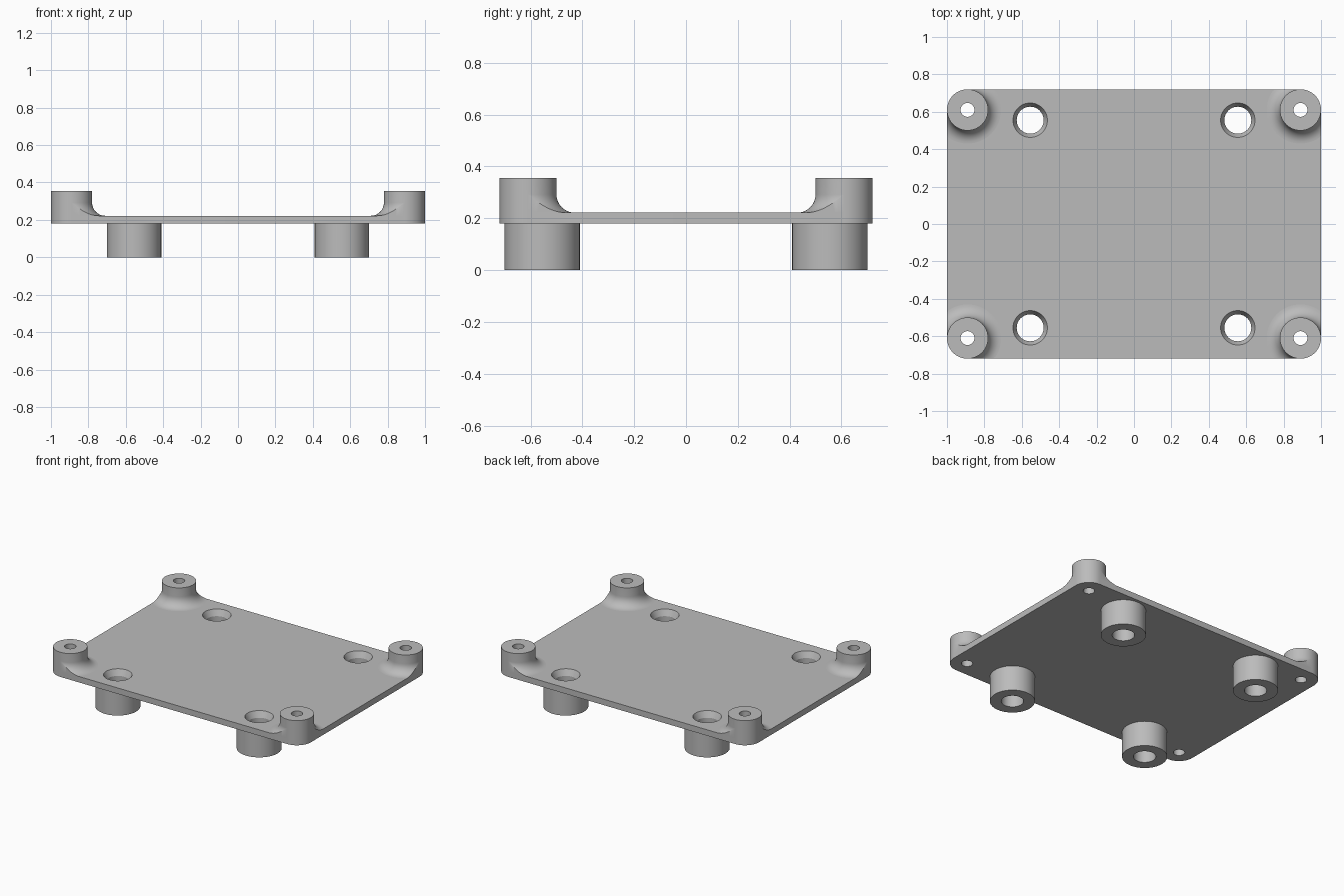
import bpy
import bmesh
from math import cos, sin, acos, pi, radians

cube = bpy.data.objects.get("Cube")
if cube:
    bpy.data.objects.remove(cube, do_unlink=True)

SEG = 64
HALF_X, HALF_Y = 1.0, 0.72
PLATE_LOW, PLATE_TOP, BOSS_TOP = 0.18, 0.222, 0.355
BOSS_R, BOSS_HOLE, FILLET = 0.11, 0.037, 0.07
BOSS_POS = (HALF_X - BOSS_R, HALF_Y - BOSS_R)
STAND_POS, STAND_R, STAND_HOLE, SINK_R = (0.555, 0.555), 0.145, 0.072, 0.092

grey = bpy.data.materials.new("plain grey")
grey.use_nodes = True
grey.diffuse_color = (0.5, 0.5, 0.5, 1)
grey.node_tree.nodes["Principled BSDF"].inputs["Base Color"].default_value = (0.5, 0.5, 0.5, 1)


def make_object(name, bm):
    bmesh.ops.remove_doubles(bm, verts=bm.verts, dist=1e-5)
    bmesh.ops.recalc_face_normals(bm, faces=bm.faces)
    mesh = bpy.data.meshes.new(name)
    bm.to_mesh(mesh)
    bm.free()
    mesh.materials.append(grey)
    obj = bpy.data.objects.new(name, mesh)
    bpy.context.collection.objects.link(obj)
    return obj


def lathe(bm, centre, profile, tube):
    """Spin profile(angle) -> [(radius, z)] about a vertical axis; tube closes the section."""
    columns = []
    for i in range(SEG):
        a = 2 * pi * i / SEG
        columns.append([bm.verts.new((centre[0] + r * cos(a), centre[1] + r * sin(a), z))
                        for r, z in profile(a)])
    rows = len(columns[0])
    for i in range(SEG):
        here, there = columns[i], columns[(i + 1) % SEG]
        for j in range(rows if tube else rows - 1):
            k = (j + 1) % rows
            bm.faces.new((here[j], there[j], there[k], here[k]))
    if not tube:
        bm.faces.new([c[0] for c in columns])
        bm.faces.new([c[-1] for c in columns])


def boss_profile(a):
    """Hollow boss whose foot fillet is trimmed at the plate edges."""
    reach = BOSS_R + FILLET
    for c in (cos(a), sin(a)):
        if c > 1e-6:
            reach = min(reach, BOSS_R / c)
    if cos(a) > -1e-6 and sin(a) > -1e-6:
        reach = BOSS_R
    end = acos(max(0, min(1, 1 - (reach - BOSS_R) / FILLET)))
    points = [(BOSS_HOLE, PLATE_TOP), (BOSS_HOLE, BOSS_TOP), (BOSS_R, BOSS_TOP)]
    for i in range(11):
        t = end * i / 10
        points.append((BOSS_R + FILLET * (1 - cos(t)), PLATE_TOP + FILLET * (1 - sin(t))))
    return points + [(reach, PLATE_TOP)]


def apply_modifier(obj, kind, **settings):
    mod = obj.modifiers.new(kind.title(), kind)
    for key, value in settings.items():
        setattr(mod, key, value)
    bpy.context.view_layer.objects.active = obj
    bpy.ops.object.modifier_apply(modifier=mod.name)


def mirror_both(obj):
    apply_modifier(obj, "MIRROR", use_axis=(True, True, False), use_mirror_merge=False)


# Rounded base plate
bm = bmesh.new()
outline = []
for quarter, (sx, sy) in enumerate([(1, 1), (-1, 1), (-1, -1), (1, -1)]):
    for i in range(SEG // 4 + 1):
        a = quarter * pi / 2 + 2 * pi * i / SEG
        outline.append(bm.verts.new((sx * BOSS_POS[0] + BOSS_R * cos(a),
                                     sy * BOSS_POS[1] + BOSS_R * sin(a), PLATE_LOW)))
base = bm.faces.new(outline)
walls = bmesh.ops.extrude_face_region(bm, geom=[base], use_keep_orig=True)
top_verts = [v for v in walls["geom"] if isinstance(v, bmesh.types.BMVert)]
bmesh.ops.translate(bm, verts=top_verts, vec=(0, 0, PLATE_TOP - PLATE_LOW))
plate = make_object("base_plate", bm)

# Screw holes and countersinks cut through the plate
bm = bmesh.new()
slope = (SINK_R - STAND_HOLE) / (PLATE_TOP - PLATE_LOW)
lathe(bm, BOSS_POS, lambda a: [(BOSS_HOLE, 0.1), (BOSS_HOLE, 0.3)], False)
lathe(bm, STAND_POS, lambda a: [(STAND_HOLE, 0.1), (STAND_HOLE, PLATE_LOW),
                                (SINK_R + slope * 0.02, PLATE_TOP + 0.02)], False)
cutter = make_object("hole_cutter", bm)
cutter.hide_render = True
mirror_both(cutter)
apply_modifier(plate, "BOOLEAN", operation="DIFFERENCE", solver="EXACT", object=cutter)
bpy.data.objects.remove(cutter, do_unlink=True)

# Raised corner bosses with filleted feet
bm = bmesh.new()
lathe(bm, BOSS_POS, boss_profile, True)
bosses = make_object("corner_bosses", bm)
mirror_both(bosses)

# Hollow standoffs below the plate
bm = bmesh.new()
lathe(bm, STAND_POS, lambda a: [(STAND_HOLE, 0), (STAND_HOLE, PLATE_LOW),
                                (STAND_R, PLATE_LOW), (STAND_R, 0)], True)
standoffs = make_object("lower_standoffs", bm)
mirror_both(standoffs)

# Smooth curved walls, keeping rims sharp
bpy.ops.object.select_all(action="DESELECT")
for obj in (plate, bosses, standoffs):
    obj.select_set(True)
bpy.context.view_layer.objects.active = plate
bpy.ops.object.shade_smooth_by_angle(angle=radians(25))
